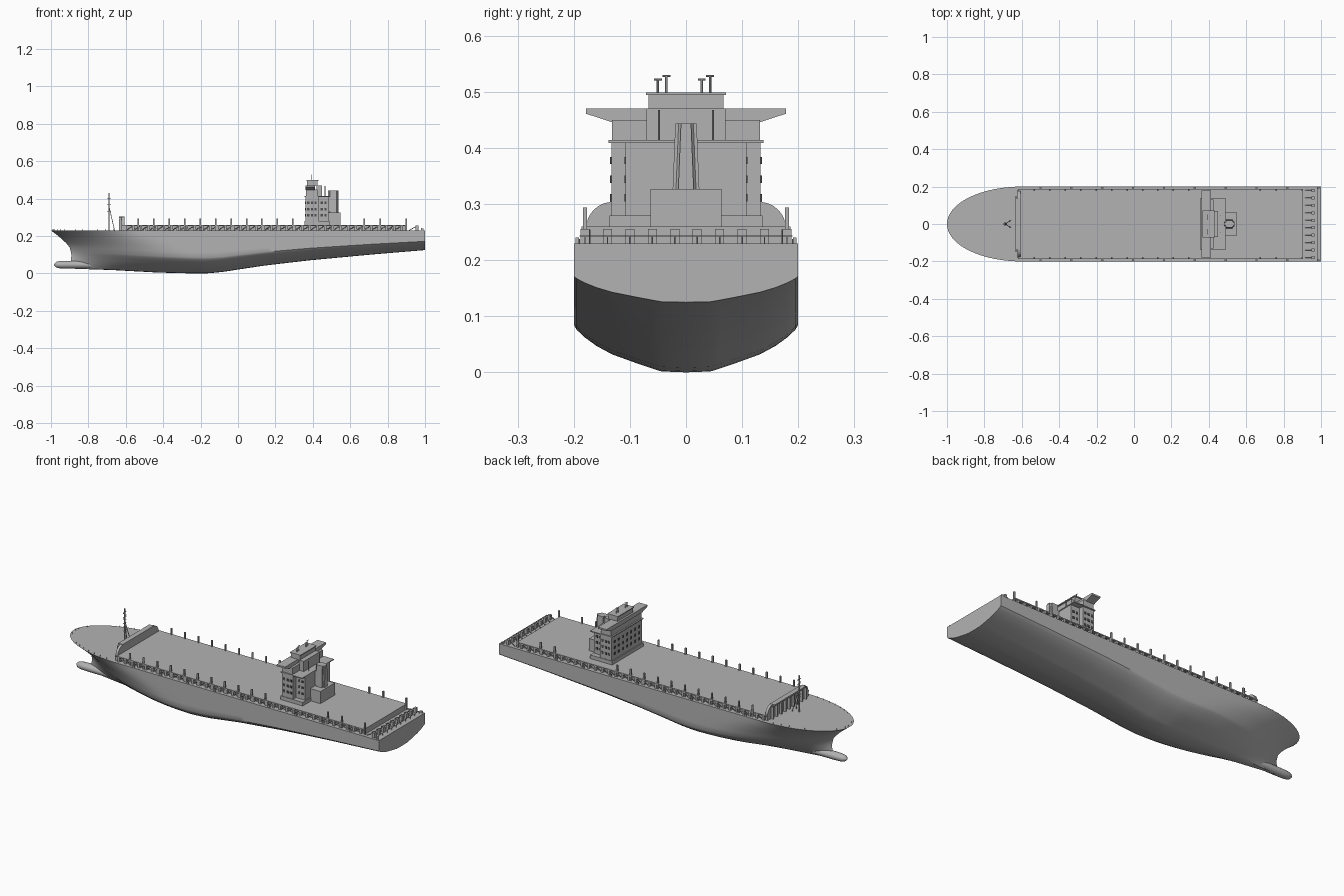
import bpy, bmesh, math
from mathutils import Vector

if "Cube" in bpy.data.objects:
    bpy.data.objects.remove(bpy.data.objects["Cube"])

def material(name, v):
    m = bpy.data.materials.new(name)
    m.diffuse_color = (v, v, v, 1)
    m.use_nodes = True
    m.node_tree.nodes["Principled BSDF"].inputs["Base Color"].default_value = m.diffuse_color
    return m

GREY = material("ship grey", 0.45)
DARK = material("window grey", 0.08)
DECK = 0.23

def finish(name, bm, mat=GREY):
    bmesh.ops.recalc_face_normals(bm, faces=bm.faces)
    me = bpy.data.meshes.new(name)
    bm.to_mesh(me)
    bm.free()
    me.materials.append(mat)
    ob = bpy.data.objects.new(name, me)
    bpy.context.collection.objects.link(ob)
    return ob

def smooth(ob, angle=35):
    bpy.context.view_layer.objects.active = ob
    ob.select_set(True)
    bpy.ops.object.shade_smooth_by_angle(angle=math.radians(angle))
    ob.select_set(False)

def boxes(name, items, mat=GREY):
    """Each item: x0, x1, y0, y1, z0, z1."""
    bm = bmesh.new()
    for x0, x1, y0, y1, z0, z1 in items:
        vs = bmesh.ops.create_cube(bm, size=1)["verts"]
        for v in vs:
            v.co = ((x0 + x1) / 2 + v.co.x * (x1 - x0), (y0 + y1) / 2 + v.co.y * (y1 - y0),
                    (z0 + z1) / 2 + v.co.z * (z1 - z0))
    return finish(name, bm, mat)

def prism(name, yz, x0, x1):
    """Cross-section in y, z pushed along x."""
    bm = bmesh.new()
    a = [bm.verts.new((x0, y, z)) for y, z in yz]
    b = [bm.verts.new((x1, y, z)) for y, z in yz]
    bm.faces.new(a)
    bm.faces.new(b[::-1])
    for i in range(len(a)):
        j = (i + 1) % len(a)
        bm.faces.new((a[i], b[i], b[j], a[j]))
    return finish(name, bm)

def rods(name, items):
    """Each item: start, end, radius."""
    bm = bmesh.new()
    for p, q, r in items:
        p, q = Vector(p), Vector(q)
        vs = bmesh.ops.create_cone(bm, segments=6, radius1=r, radius2=r, depth=(q - p).length,
                                   cap_ends=True)["verts"]
        rot = (q - p).to_track_quat('Z', 'Y')
        for v in vs:
            v.co = rot @ v.co + (p + q) / 2
    return finish(name, bm)

def interp(pts, x):
    for (a, fa), (b, fb) in zip(pts, pts[1:]):
        if x <= b:
            return fa + (fb - fa) * max(0, (x - a) / (b - a))
    return pts[-1][1]

# Hull lines: keel height, bilge height, stem setback, section shape
KEEL = [(-1, .026), (-.74, .018), (-.47, .005), (-.3, .001), (-.18, 0), (-.08, .009),
        (.14, .042), (.38, .07), (.7, .1), (1, .125)]
BILGE = [(-1, .09), (-.2, .085), (.2, .07), (1, .047)]
STEM = [(0, .11), (.06, .105), (.1, .11), (.14, .1), (.17, .075), (.2, .04), (.23, 0)]
SECTION = [(0, 0), (.02, .22), (.08, .3), (.2, .45), (.38, .66), (.56, .8), (.75, .91), (.9, .975), (1, 1)]
levels = [s[0] for s in SECTION] + [1.2, 1.4, 1.6, 1.8, 2]

def hull_point(u, lv):
    x = -1 + 2 * u
    k, bh = interp(KEEL, x), interp(BILGE, x)
    z = k + bh * lv if lv <= 1 else k + bh + (DECK - k - bh) * (lv - 1)
    low = max(0, min(1, (DECK - z) / .17))
    length = .4 + .4 * low ** .8
    s = max(0, (length - 1 - x) / length)
    y = .2 * max(0, 1 - s * s) ** (.5 + .65 * low)
    if lv < 1:
        y *= interp(SECTION, lv)
    x += interp(STEM, z) * max(0, -x) ** 1.3
    return x, y, z

bm = bmesh.new()
us = [.3 * (i / 28) ** 1.7 for i in range(28)] + [.3 + .7 * i / 40 for i in range(41)]
rings = []
for u in us:
    half = [hull_point(u, lv) for lv in levels]
    ring = [(x, -y, z) for x, y, z in half[::-1]] + half[1:]
    rings.append([bm.verts.new(p) for p in ring])
for a, b in zip(rings, rings[1:]):
    for i in range(len(a) - 1):
        bm.faces.new((a[i], a[i + 1], b[i + 1], b[i]))
    bm.faces.new((a[0], b[0], b[-1], a[-1]))
bm.faces.new(rings[-1])
bmesh.ops.remove_doubles(bm, verts=bm.verts, dist=1e-5)
smooth(finish("hull", bm))

# Bulbous bow
bm = bmesh.new()
for v in bmesh.ops.create_uvsphere(bm, u_segments=20, v_segments=16, radius=1)["verts"]:
    v.co = (-.79 + .195 * v.co.z, .024 * v.co.y, .047 + .021 * v.co.x)
    if v.co.x < -.79:
        t = (-.79 - v.co.x) / .195
        k = 1 / max(.3, math.sqrt(max(0, 1 - t * t))) * (1 - t ** 10) ** .5 if t < 1 else 1
        v.co.y *= k
        v.co.z = .047 + (v.co.z - .047) * k
smooth(finish("bulbous_bow", bm))

# Cargo hatch platform with lashing legs and walkway down both sides
boxes("hatch_platform", [(-.62, .9, -.17, .17, DECK - .005, .26)])
boxes("side_walkway", [(-.62, .9, min(s * .168, s * .186), max(s * .168, s * .186), .254, .26)
                       for s in (-1, 1)])
boxes("lashing_legs", [(x - .006, x + .006, s * .178 - .007, s * .178 + .007, DECK - .002, .256)
                       for s in (-1, 1) for x in [-.6 + .041 * i for i in range(37)]])
rods("lashing_braces", [((x, s * .183, DECK), (x + .041, s * .183, .256), .0018)
                        for s in (-1, 1) for x in [-.6 + .041 * i for i in range(36)]])
boxes("side_posts", [(x - .004, x + .004, s * .18 - .004, s * .18 + .004, DECK, .294)
                     for s in (-1, 1) for x in [-.532 + .0825 * i for i in range(11)] + [.675, .76, .9]])
boxes("edge_bollards", [(x - .006, x + .006, s * .194 - .003, s * .194 + .003, DECK - .002, .24)
                        for s in (-1, 1) for x in [-.5 + .165 * i for i in range(10)]])

# Stern mooring deck stanchions
ys = [-.18 + .04 * i for i in range(10)]
boxes("stern_stanchions", [(.95, .964, y - .008, y + .008, DECK - .002, .256) for y in ys])
rods("stern_braces", [((.957, y, .254), (.915, y, DECK), .002) for y in ys])
rods("stern_rail", [((.98, -.19, .243), (.98, .19, .243), .0012)] +
     [((.98, y, DECK), (.98, y, .243), .0012) for y in ys])

# Breakwater with rounded shoulders and ribs
arc = [(.13 + .048 * math.cos(a), .257 + .047 * math.sin(a))
       for a in [math.pi / 2 * i / 8 for i in range(9)]]
shape = [(.178, DECK - .002)] + arc
prism("breakwater", shape + [(-y, z) for y, z in shape[::-1]], -.622, -.608)
boxes("breakwater_ribs", [(-.636, -.62, y - .003, y + .003, DECK - .002, .295)
                          for y in [-.144 + .036 * i for i in range(9)]])
boxes("breakwater_cap", [(-.636, -.608, -.135, .135, .297, .305)])

# Accommodation block
boxes("house", [(.36, .43, -.133, .133, .25, .41), (.43, .485, -.108, .108, .25, .41)])
boxes("house_base", [(.355, .49, -.136, .136, .25, .28)])
boxes("house_upper_deck", [(.356, .488, -.138, .138, .409, .414)])
boxes("bridge_core", [(.364, .425, -.132, .132, .41, .45), (.42, .45, -.07, .07, .41, .47)])
prism("bridge_wings", [(-.178, .47), (-.178, .461), (-.132, .446), (.132, .446),
                       (.178, .461), (.178, .47)], .36, .412)
boxes("wheelhouse_top", [(.37, .425, -.067, .067, .468, .496)])
boxes("wheelhouse_roof", [(.366, .43, -.071, .071, .494, .499)])

# Windows on the front and sides of the house
rows = [.305, .338, .371]
boxes("house_front_windows", [(.357, .361, y - .006, y + .006, z, z + .013)
                              for z in rows for y in [-.105 + .035 * i for i in range(7)]], DARK)
boxes("house_side_windows", [(x - .006, x + .006, s * .133 - .002, s * .133 + .002, z, z + .013)
                             for s in (-1, 1) for z in rows for x in (.375, .395, .415)] +
      [(x - .006, x + .006, s * .108 - .002, s * .108 + .002, z, z + .013)
       for s in (-1, 1) for z in rows for x in (.448, .468)], DARK)

# Funnel and engine casing
boxes("engine_casing", [(.48, .547, -.063, .063, .25, .327)])
bm = bmesh.new()
for v in bmesh.ops.create_cube(bm, size=1)["verts"]:
    w = .024 if v.co.z < 0 else .019
    v.co = (.51 + v.co.x * .055, v.co.y * 2 * w, .382 + v.co.z * .124)
bmesh.ops.bevel(bm, geom=[e for e in bm.edges if abs(e.verts[0].co.z - e.verts[1].co.z) > .05],
                offset=.01, segments=3, affect='EDGES')
smooth(finish("funnel", bm))
boxes("funnel_bridge", [(.48, .492, -.02, .02, .33, .41)])

# Roof antennas and house masts
ant = []
for y, h in ((-.05, .522), (-.035, .528), (.028, .522), (.043, .528)):
    ant += [((.395, y, .498), (.395, y, h), .0022), ((.395, y - .007, h), (.395, y + .007, h), .0016)]
rods("roof_antennas", ant)
rods("house_masts", [((.465, s * .048, .41), (.465, s * .048, .468), .002) for s in (-1, 1)])

# Foremast tripod with crossbars
rods("foremast", [((-.69, 0, DECK), (-.69, 0, .43), .0035),
                  ((-.66, .018, DECK), (-.69, 0, .36), .002), ((-.66, -.018, DECK), (-.69, 0, .36), .002)] +
     [((-.69, -.012, z), (-.69, .012, z), .002) for z in (.31, .35, .385, .41)] +
     [((-.7, 0, z), (-.68, 0, z), .002) for z in (.33, .37, .4)])

# Bow rail following the deck edge
pts = []
for i in range(-12, 13):
    a = i / 12 * 1.4
    pts.append((-.6 - .39 * math.cos(a), .193 * math.sin(a)))
rods("bow_rail", [((x, y, DECK), (x, y, .238), .001) for x, y in pts])
